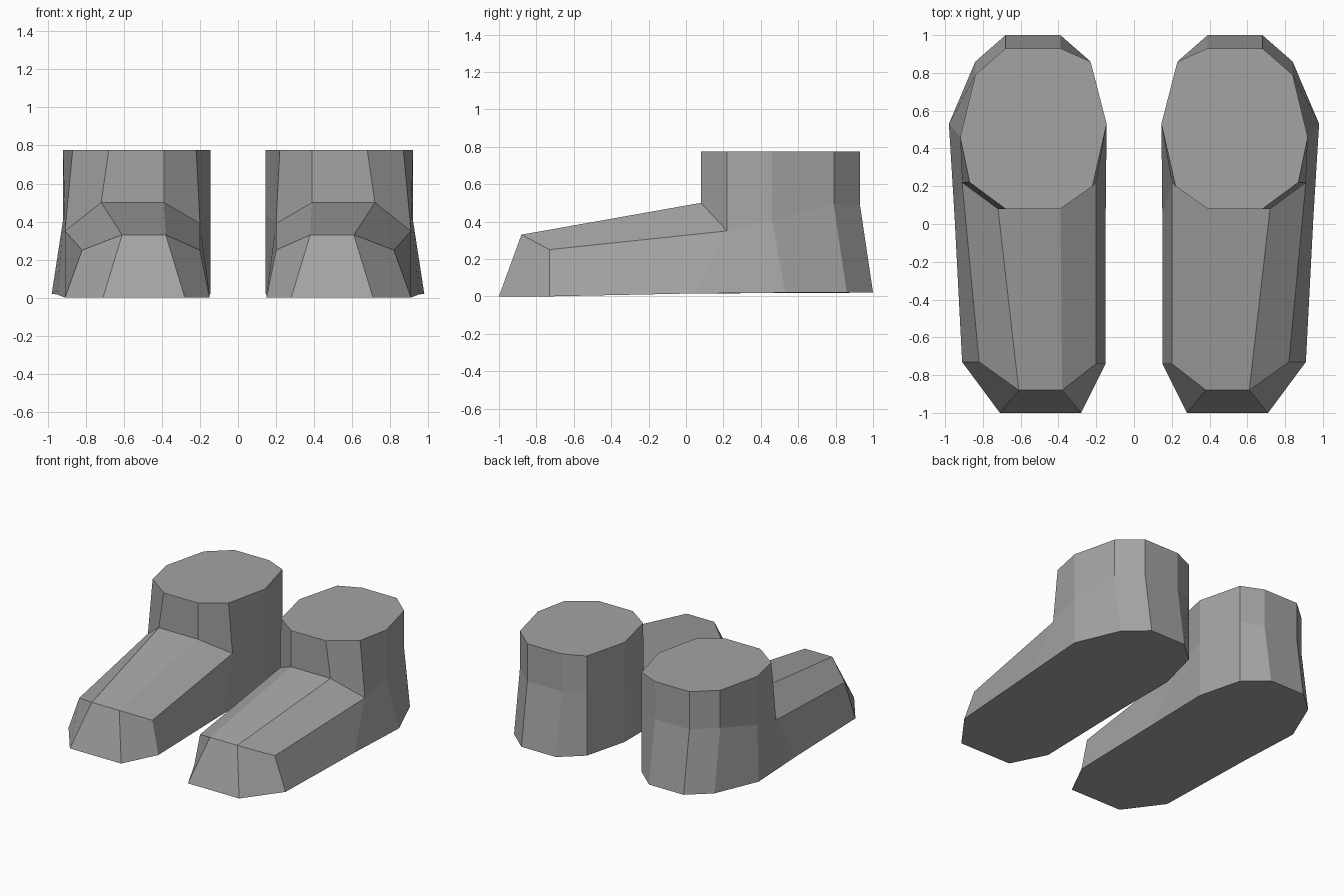
import bpy, bmesh

if "Cube" in bpy.data.objects:
    bpy.data.objects.remove(bpy.data.objects["Cube"])

grey = bpy.data.materials.new("mid grey")
grey.diffuse_color = (0.37, 0.37, 0.37, 1)
grey.use_nodes = True
grey.node_tree.nodes["Principled BSDF"].inputs["Base Color"].default_value = grey.diffuse_color

# Sole outline, from inner toe round the outer side to the heel and back
SOLE = [(0.28, -1), (0.71, -1), (0.91, -0.73), (0.95, 0.04), (0.98, 0.53), (0.84, 0.86),
        (0.68, 1), (0.39, 1), (0.23, 0.86), (0.145, 0.53), (0.15, 0.04), (0.15, -0.74)]
# Upper edge of the side walls, same order: toe cap, then round the ankle
RIM = [(0.38, -0.88, 0.33), (0.61, -0.88, 0.33), (0.82, -0.73, 0.25), (0.91, 0.22, 0.35),
       (0.92, 0.46, 0.41), (0.84, 0.79, 0.49), (0.68, 0.93, 0.49), (0.39, 0.93, 0.49),
       (0.23, 0.86, 0.49), (0.145, 0.53, 0.44), (0.20, 0.22, 0.39), (0.20, -0.74, 0.25)]
# Where the instep meets the shaft
INSTEP = [(0.39, 0.08, 0.50), (0.72, 0.08, 0.50)]
# Shaft top, starting at the inner front corner
TOP = [(0.39, 0.08), (0.68, 0.08), (0.87, 0.22), (0.92, 0.46), (0.84, 0.79),
       (0.68, 0.93), (0.39, 0.93), (0.23, 0.86), (0.145, 0.53), (0.22, 0.20)]
TOP_Z = 0.775


def bridge(bm, low, high):
    n = len(low)
    for i in range(n):
        j = (i + 1) % n
        bm.faces.new((low[i], low[j], high[j], high[i]))


def boot(name, side):
    bm = bmesh.new()

    def ring(points):
        return [bm.verts.new((side * x, y, z)) for x, y, z in points]

    sole = ring([(x, y, max(0, min(0.02, 0.02 * (y + 0.74)))) for x, y in SOLE])
    rim = ring(RIM)
    instep = ring(INSTEP)
    top = ring([(x, y, TOP_Z) for x, y in TOP])

    # Sole and side walls
    bm.faces.new(sole)
    bridge(bm, sole, rim)
    # Sloping instep panels
    bm.faces.new((rim[0], rim[1], instep[1], instep[0]))
    bm.faces.new((rim[1], rim[2], rim[3], instep[1]))
    bm.faces.new((rim[11], rim[0], instep[0], rim[10]))
    # Shaft and its cap
    bridge(bm, instep + rim[3:11], top)
    bm.faces.new(top)

    bmesh.ops.recalc_face_normals(bm, faces=bm.faces)
    mesh = bpy.data.meshes.new(name)
    bm.to_mesh(mesh)
    bm.free()
    mesh.materials.append(grey)
    bpy.context.collection.objects.link(bpy.data.objects.new(name, mesh))


boot("left_boot", 1)
boot("right_boot", -1)
